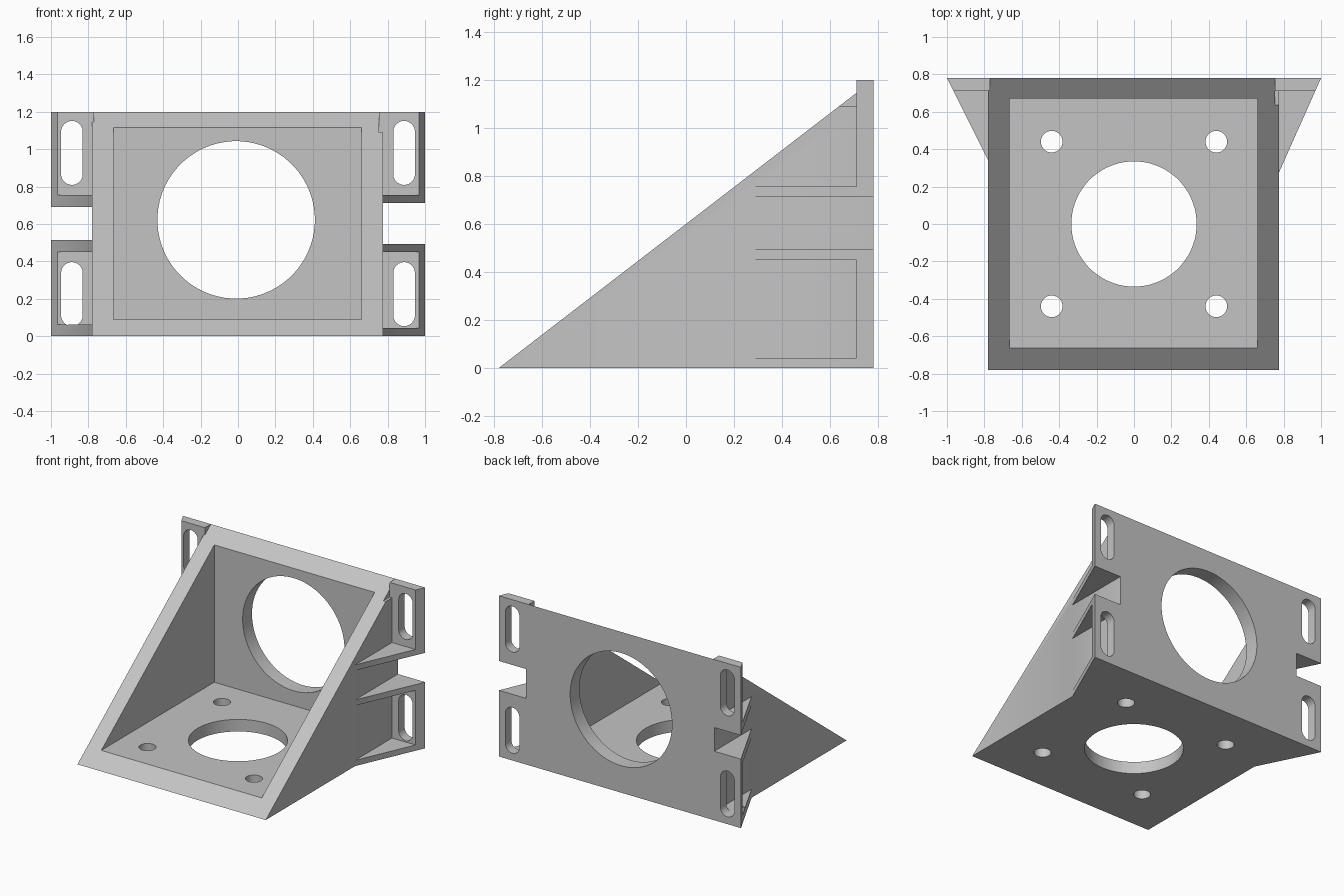
import bpy, bmesh, math
from mathutils import Vector

cube = bpy.data.objects.get("Cube")
if cube:
    bpy.data.objects.remove(cube, do_unlink=True)

grey = bpy.data.materials.new("light grey")
grey.use_nodes = True
grey.diffuse_color = (0.55, 0.55, 0.55, 1)
grey.node_tree.nodes["Principled BSDF"].inputs["Base Color"].default_value = grey.diffuse_color

BACK, PLATE = 0.78, 0.71      # rear face and front of the mounting flanges
LEFT, RIGHT = 0.775, -0.78    # outer side walls
TOP = 1.2


def prism(name, points, axis, low, high):
    """Extrude a closed outline along an axis from low to high."""
    place = {"x": lambda p: (low, p[0], p[1]),
             "y": lambda p: (p[0], low, p[1]),
             "z": lambda p: (p[0], p[1], low)}[axis]
    offset = Vector([(high - low) * (axis == a) for a in "xyz"])
    bm = bmesh.new()
    face = bm.faces.new([bm.verts.new(place(p)) for p in points])
    extruded = bmesh.ops.extrude_face_region(bm, geom=[face])["geom"]
    bmesh.ops.translate(bm, vec=offset,
                        verts=[v for v in extruded if isinstance(v, bmesh.types.BMVert)])
    bmesh.ops.recalc_face_normals(bm, faces=bm.faces)
    mesh = bpy.data.meshes.new(name)
    bm.to_mesh(mesh)
    bm.free()
    mesh.materials.append(grey)
    ob = bpy.data.objects.new(name, mesh)
    bpy.context.collection.objects.link(ob)
    return ob


def box(name, x, y, z):
    corners = [(x[0], y[0]), (x[1], y[0]), (x[1], y[1]), (x[0], y[1])]
    return prism(name, corners, "z", *z)


def round_outline(u, v, radius, stretch=0, count=64):
    """Circle, or an upright slot when stretch is above zero."""
    points = []
    for i in range(count):
        a = 2 * math.pi * (i + 0.5) / count
        shift = math.copysign(stretch, math.sin(a))
        points.append((u + radius * math.cos(a), v + radius * math.sin(a) + shift))
    return points


def combine(target, tool, operation="DIFFERENCE"):
    """Apply a boolean and discard the tool object."""
    tool.hide_render = True
    mod = target.modifiers.new("boolean", "BOOLEAN")
    mod.operation, mod.solver, mod.object = operation, "EXACT", tool
    bpy.context.view_layer.update()
    graph = bpy.context.evaluated_depsgraph_get()
    result = bpy.data.meshes.new_from_object(target.evaluated_get(graph))
    target.modifiers.clear()
    target.data = result
    bpy.data.objects.remove(tool, do_unlink=True)


# Wedge body hollowed into a floor, back wall and two side walls
bracket = prism("angle_bracket", [(-BACK, 0), (BACK, 0), (BACK, TOP)], "x", RIGHT, LEFT)
combine(bracket, box("cavity", (-0.665, 0.66), (-1, 0.67), (0.09, 2)))

# Small relief at the top of the left wall
combine(bracket, box("relief", (0.755, 0.9), (0, PLATE), (1.09, 1.4)))

# Large openings and floor bolt holes
combine(bracket, prism("back_opening", round_outline(-0.01, 0.622, 0.421), "y", 0.5, 1))
combine(bracket, prism("floor_opening", round_outline(0, 0, 0.335), "z", -0.1, 0.2))
for x in (-0.44, 0.44):
    for y in (-0.44, 0.44):
        combine(bracket, prism("bolt_hole", round_outline(x, y, 0.058, count=32), "z", -0.1, 0.2))

# Slotted flanges with tapered gussets: side, wall, inner edge, gusset tip, thickness
for side, wall, inner, tip, rib in ((1, LEFT, 0.755, 0.275, 0.043),
                                    (-1, RIGHT, -0.77, 0.34, 0.064)):
    plan = [(inner, BACK), (side, BACK), (wall, tip), (inner, tip)]
    span = sorted((side * 0.7, side * 1.1))
    for bottom, top, pocket, slot in ((0, 0.451 + rib, (rib, 0.451), 0.225),
                                      (0.756 - rib, TOP, (0.756, 1.4), 0.98)):
        flange = prism("flange", plan, "z", bottom, top)
        combine(flange, box("pocket", span, (-1, PLATE), pocket))
        combine(flange, prism("slot", round_outline(side * 0.888, slot, 0.058, 0.113, 32),
                              "y", 0.6, 1))
        combine(bracket, flange, "UNION")

# Smooth round holes, crisp edges elsewhere
bpy.ops.object.select_all(action="DESELECT")
bracket.select_set(True)
bpy.context.view_layer.objects.active = bracket
bpy.ops.object.shade_smooth_by_angle(angle=math.radians(30))
